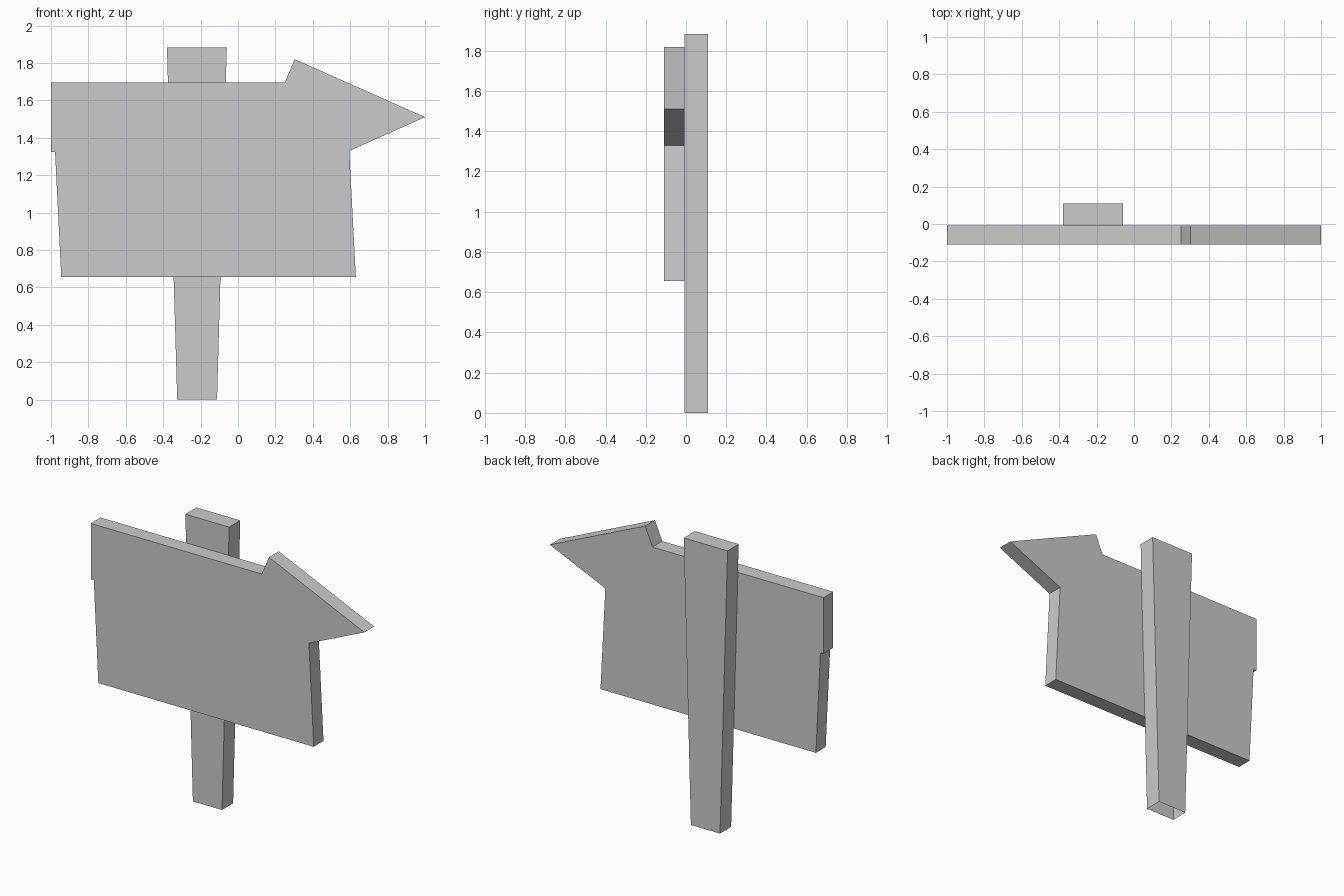
import bpy
import bmesh

if "Cube" in bpy.data.objects:
    bpy.data.objects.remove(bpy.data.objects["Cube"])


def plate(name, outline, y_front, y_back, open_edges=()):
    """Extrude an (x, z) outline, listed counter-clockwise from the front, along y."""
    bm = bmesh.new()
    front = [bm.verts.new((x, y_front, z)) for x, z in outline]
    back = [bm.verts.new((x, y_back, z)) for x, z in outline]
    bm.faces.new(front)
    bm.faces.new(back[::-1])
    n = len(outline)
    for i in range(n):
        if i not in open_edges:
            j = (i + 1) % n
            bm.faces.new((front[j], front[i], back[i], back[j]))
    mesh = bpy.data.meshes.new(name)
    bm.to_mesh(mesh)
    bm.free()
    obj = bpy.data.objects.new(name, mesh)
    bpy.context.collection.objects.link(obj)
    return obj


# Sign board: pointed arrow across the top, tapering panel below
plate("sign_board", [
    (-0.945, 0.655), (0.63, 0.655), (0.595, 1.33), (1.0, 1.51),
    (0.303, 1.82), (0.25, 1.695), (-1.0, 1.695), (-1.0, 1.325), (-0.978, 1.325),
], -0.109, -0.007)

# Post: widens upward, open underneath
plate("post", [(-0.325, 0.0), (-0.112, 0.0), (-0.06, 1.883), (-0.38, 1.883)],
      -0.007, 0.109, open_edges=(0,))
